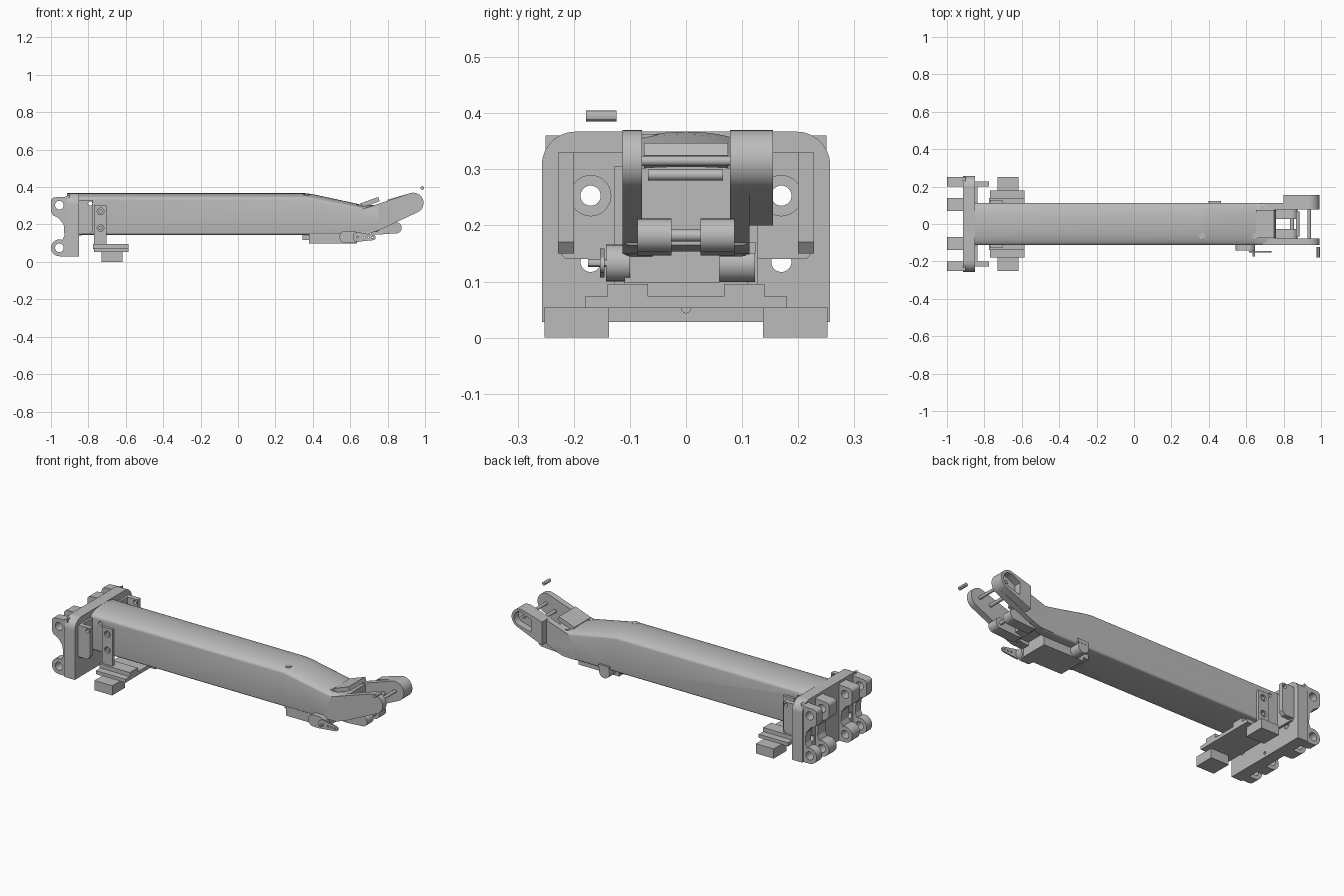
import bpy, bmesh, math
from mathutils import Vector, Matrix

cube = bpy.data.objects.get("Cube")
if cube:
    bpy.data.objects.remove(cube)

grey = bpy.data.materials.new("plain_grey")
grey.use_nodes = True
colour = (0.5, 0.5, 0.5, 1)
grey.diffuse_color = colour
grey.node_tree.nodes["Principled BSDF"].inputs["Base Color"].default_value = colour
AXES = {"x": 0, "y": 1, "z": 2}


def finish(name, bm):
    bmesh.ops.recalc_face_normals(bm, faces=bm.faces)
    mesh = bpy.data.meshes.new(name)
    bm.to_mesh(mesh)
    bm.free()
    mesh.materials.append(grey)
    ob = bpy.data.objects.new(name, mesh)
    bpy.context.collection.objects.link(ob)
    return ob


def loft(name, rings):
    """Closed solid through a list of equal-length rings of points."""
    bm = bmesh.new()
    loops = [[bm.verts.new(p) for p in ring] for ring in rings]
    n = len(loops[0])
    for a, b in zip(loops, loops[1:]):
        for i in range(n):
            j = (i + 1) % n
            bm.faces.new((a[i], a[j], b[j], b[i]))
    bm.faces.new(loops[0][::-1])
    bm.faces.new(loops[-1])
    return finish(name, bm)


def prism(name, pts, axis, a, b):
    """Extrude a 2D outline along an axis from a to b."""
    def place(p, d):
        q = list(p)
        q.insert(AXES[axis], d)
        return q
    return loft(name, [[place(p, d) for p in pts] for d in (a, b)])


def arc(cx, cz, r, a0, a1, n=12):
    angles = [math.radians(a0 + (a1 - a0) * i / n) for i in range(n + 1)]
    return [(cx + r * math.cos(t), cz + r * math.sin(t)) for t in angles]


def cyl(name, c, r, axis, a, b, n=32):
    return prism(name, arc(*c, r, 0, 360 - 360 / n, n - 1), axis, a, b)


def box(name, x, y, z):
    return prism(name, [(x[0], z[0]), (x[1], z[0]), (x[1], z[1]), (x[0], z[1])], "y", *y)


def cut(ob, cutters):
    """Subtract cutters, then discard them."""
    for c in cutters:
        m = ob.modifiers.new("cut", "BOOLEAN")
        m.operation, m.object, m.solver = "DIFFERENCE", c, "EXACT"
        c.hide_render = True
    dg = bpy.context.evaluated_depsgraph_get()
    mesh = bpy.data.meshes.new_from_object(ob.evaluated_get(dg))
    ob.modifiers.clear()
    ob.data = mesh
    for c in cutters:
        bpy.data.objects.remove(c)


def span(s, a, b):
    return tuple(sorted((s * a, s * b)))


# Mounting plate with rounded top corners and bolt holes
outline = ([(-0.257, 0.028), (0.257, 0.028)] + arc(0.197, 0.307, 0.06, 0, 90)
           + arc(-0.197, 0.307, 0.06, 90, 180))
plate = prism("mounting_plate", outline, "x", -0.915, -0.85)
holes = [cyl("hole", (s * 0.17, z), 0.018, "x", -1.1, -0.7) for s in (-1, 1) for z in (0.135, 0.253)]
holes += [cyl("counterbore", (s * 0.17, 0.253), 0.036, "x", -0.858, -0.8) for s in (-1, 1)]
holes.append(cyl("notch", (0, 0.052), 0.008, "x", -0.87, -0.8))
cut(plate, holes)

# Hinge flanges behind the plate, two on each side
flange_outline = ([(-0.90, 0.03)] + arc(-0.955, 0.075, 0.045, 270, 70)
                  + [(-0.928, 0.14), (-0.932, 0.2), (-0.96, 0.235), (-0.99, 0.25), (-1, 0.27)]
                  + arc(-0.98, 0.325, 0.02, 180, 90, 5) + [(-0.925, 0.348), (-0.90, 0.36)])
for s, side in ((1, "left"), (-1, "right")):
    for a, b, part in ((0.2, 0.25, "outer"), (0.07, 0.14, "inner")):
        f = prism(f"{part}_hinge_flange_{side}", flange_outline, "y", *span(s, a, b))
        cut(f, [cyl("hole", (-0.955, z), 0.023, "y", -0.5, 0.5) for z in (0.075, 0.303)])

# Chamfered raised pad and side lugs in front of the plate
pad = prism("raised_pad", [(-0.215, 0.14), (0.215, 0.14), (0.228, 0.155), (0.228, 0.315),
                          (0.21, 0.33), (-0.21, 0.33), (-0.228, 0.315), (-0.228, 0.155)],
            "x", -0.85, -0.838)
cut(pad, [cyl("hole", (s * 0.17, 0.253), 0.036, "x", -0.9, -0.8) for s in (-1, 1)])
for s, side in ((1, "left"), (-1, "right")):
    lug = prism(f"side_lug_{side}", [(-0.85, 0.15), (-0.79, 0.15), (-0.775, 0.17),
                                     (-0.775, 0.33), (-0.85, 0.33)], "y", *span(s, 0.2, 0.228))
    cut(lug, [cyl("hole", (-0.79, 0.312), 0.011, "y", -0.5, 0.5)])

# Main beam with an arched top, lofted along its length
W = 0.113


def section(x, bottom, shoulder, crown):
    r = 0.012
    top = [(W * math.cos(t), shoulder + (crown - shoulder) * math.sin(t))
           for t in [math.pi * i / 20 for i in range(21)]]
    base = arc(-W + r, bottom + r, r, 180, 270, 4) + arc(W - r, bottom + r, r, 270, 360, 4)
    return [(x, y, z) for y, z in top + base]


beam = loft("main_beam", [section(*s) for s in (
    (-0.85, 0.145, 0.333, 0.367), (0.36, 0.145, 0.333, 0.367), (0.40, 0.145, 0.328, 0.362),
    (0.64, 0.145, 0.283, 0.31), (0.67, 0.147, 0.28, 0.303), (0.75, 0.165, 0.295, 0.305))])
cut(beam, [cyl("hole", (-0.79, 0.312), 0.011, "y", -0.5, 0.5),
           box("slot", (0.5, 0.7), (-0.06, 0.06), (0.1, 0.165))])

# Fork arms rising from the end of the beam
end = (0.937, 0.315)
arm = [(0.62, 0.148), (0.70, 0.15), (0.76, 0.172)] + arc(*end, 0.055, -66, 112, 16) + [(0.66, 0.28)]
prism("fork_arm_right", arm, "y", -W, -0.078)
left_arm = prism("fork_arm_left", arm, "y", 0.078, W)
boss_outline = [(0.80, 0.2)] + arc(*end, 0.055, -66, 112, 16) + [(0.80, 0.332)]
boss = prism("fork_boss_left", boss_outline, "y", 0.105, 0.155)
pocket = [(0.87, 0.255)] + arc(*end, 0.04, -66, 112, 12) + [(0.87, 0.325)]
cut(boss, [prism("pocket", pocket, "y", 0.115, 0.2)])

# Curved saddle on top of the fork root
saddle = box("fork_saddle", (-0.052, 0.052), (-0.075, 0.075), (-0.012, 0.012))
saddle.data.transform(Matrix.Translation((0.705, 0, 0.318)) @ Matrix.Rotation(math.radians(-20), 4, "Y"))

# Cross pins and loose pin
cyl("end_cross_pin", end, 0.009, "y", -0.1, 0.13, 16)
cyl("inner_cross_pin", (0.875, 0.29), 0.010, "y", -0.068, 0.066, 16)
cyl("loose_pin", (0.985, 0.395), 0.010, "y", -0.178, -0.124, 12)

# Twin rollers on links under the fork
link = [(0.71, 0.148), (0.75, 0.146)] + arc(0.845, 0.182, 0.03, -75, 110) + [(0.74, 0.195)]
for s, side in ((1, "left"), (-1, "right")):
    prism(f"roller_link_{side}", link, "y", *span(s, 0.026, 0.086))
cyl("roller_axle", (0.845, 0.182), 0.011, "y", -0.03, 0.03, 16)

# Servo under the beam with gear case, horn and rear boss
box("servo_body", (0.38, 0.635), (-0.11, 0.06), (0.098, 0.18))
box("servo_mount_tab", (0.345, 0.39), (-0.075, 0.06), (0.118, 0.15))
cyl("servo_rear_boss", (0.43, 0.132), 0.033, "y", 0.055, 0.123)
gear_case = arc(0.575, 0.133, 0.033, 90, 270) + arc(0.615, 0.133, 0.033, -90, 90)
prism("servo_gear_case", gear_case, "y", -0.143, -0.1)
horn = arc(0.64, 0.133, 0.026, 70, 290) + arc(0.722, 0.13, 0.014, -80, 80, 8)
horn_ob = prism("servo_horn", horn, "y", -0.153, -0.145)
cut(horn_ob, [cyl("hole", (x, 0.131), 0.005, "y", -0.3, 0, 12) for x in (0.675, 0.697, 0.719)])
cyl("horn_screw", (0.64, 0.133), 0.007, "y", -0.175, -0.12, 12)

# Lower servo bracket near the mounting plate
box("bracket_tray", (-0.77, -0.585), (-0.18, 0.18), (0.053, 0.073))
for s, side in ((1, "left"), (-1, "right")):
    box(f"bracket_step_{side}", (-0.775, -0.585), span(s, 0.068, 0.14), (0.07, 0.096))
    tab = box(f"bracket_tab_{side}", (-0.77, -0.703), span(s, W - 0.003, 0.128), (0.09, 0.305))
    cut(tab, [cyl("hole", (-0.735, z), 0.018, "y", -0.5, 0.5) for z in (0.18, 0.27)])
    for z in (0.18, 0.27):
        cyl(f"tab_bolt_{side}", (-0.735, z), 0.011, "y", *span(s, 0.11, 0.124), 16)
    box(f"bracket_servo_{side}", (-0.73, -0.617), span(s, 0.137, 0.252), (0, 0.055))

# Screw heads on the beam top
for x, y, z in ((0.365, -0.065, 0.36), (0.65, -0.065, 0.304), (0.69, 0.08, 0.295)):
    cyl("beam_screw", (x, y), 0.017, "z", z - 0.03, z + 0.003, 20)
box("beam_side_clip", (0.40, 0.465), (0.1, 0.124), (0.15, 0.17))

# Smooth curved faces, keep hard edges sharp
bpy.ops.object.select_all(action="DESELECT")
for ob in bpy.context.collection.objects:
    if ob.type == "MESH" and grey.name in ob.data.materials:
        ob.select_set(True)
        bpy.context.view_layer.objects.active = ob
bpy.ops.object.shade_smooth_by_angle(angle=math.radians(30))
